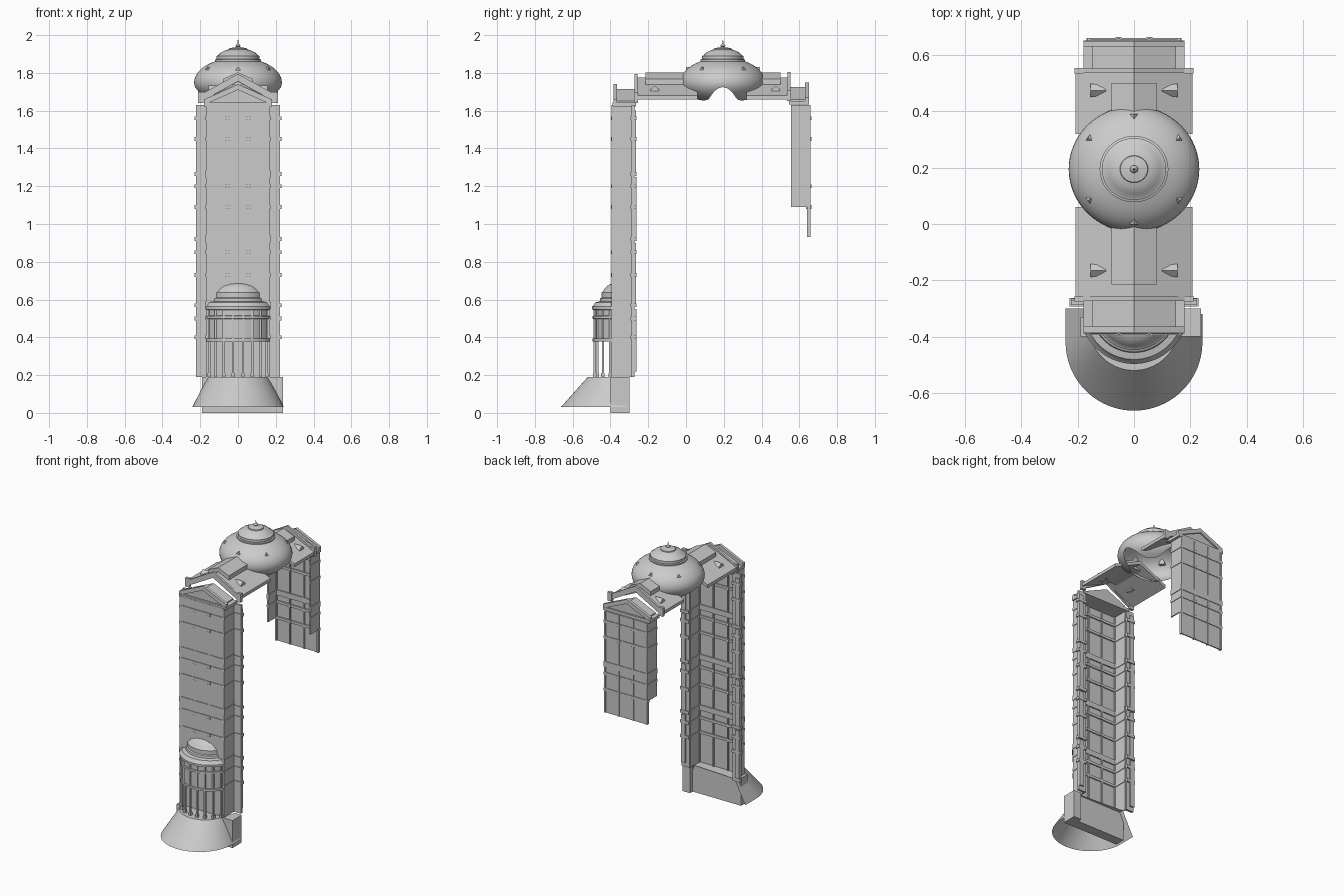
import bpy, bmesh, math

if "Cube" in bpy.data.objects:
    bpy.data.objects.remove(bpy.data.objects["Cube"])

stone = bpy.data.materials.new("grey_stone")
stone.use_nodes = True
GREY = (0.6, 0.6, 0.6, 1)
stone.diffuse_color = GREY
stone.node_tree.nodes["Principled BSDF"].inputs["Base Color"].default_value = GREY


def finish(name, bm, smooth=False, normals=True):
    if normals:
        bmesh.ops.recalc_face_normals(bm, faces=bm.faces)
    me = bpy.data.meshes.new(name)
    bm.to_mesh(me)
    bm.free()
    me.materials.append(stone)
    ob = bpy.data.objects.new(name, me)
    bpy.context.collection.objects.link(ob)
    if smooth:
        bpy.ops.object.select_all(action='DESELECT')
        ob.select_set(True)
        bpy.context.view_layer.objects.active = ob
        bpy.ops.object.shade_smooth_by_angle(angle=math.radians(35))
    return ob


def add_prism(bm, profile, y0, y1):
    """Extrude an outline in x, z along y."""
    a = [bm.verts.new((x, y0, z)) for x, z in profile]
    b = [bm.verts.new((x, y1, z)) for x, z in profile]
    n = len(profile)
    bm.faces.new(a)
    bm.faces.new(b[::-1])
    for i in range(n):
        j = (i + 1) % n
        bm.faces.new((a[i], b[i], b[j], a[j]))


def add_box(bm, x0, x1, y0, y1, z0, z1):
    add_prism(bm, [(x0, z0), (x1, z0), (x1, z1), (x0, z1)], y0, y1)


def boxes(name, items):
    bm = bmesh.new()
    for it in items:
        add_box(bm, *it)
    return finish(name, bm)


def prism(name, profile, y0, y1):
    bm = bmesh.new()
    add_prism(bm, profile, y0, y1)
    return finish(name, bm)


def mirrored(x0, x1, *rest):
    return [(x0, x1, *rest), (-x1, -x0, *rest)]


def loft(name, rings, closed=False, cap=False):
    """Skin a stack of equal rings, given from bottom to top."""
    bm = bmesh.new()
    vs = [[bm.verts.new(p) for p in r] for r in rings]
    n = len(vs[0])
    for lo, hi in zip(vs, vs[1:]):
        for i in range(n if closed else n - 1):
            j = (i + 1) % n
            bm.faces.new((lo[i], lo[j], hi[j], hi[i]))
    if cap:
        bm.faces.new(vs[-1])
    return finish(name, bm, True)


def gable(half, eave, apex, thick):
    """Outline of a chevron strip for roofs and raking mouldings."""
    return [(-half, eave - thick), (0, apex - thick), (half, eave - thick),
            (half, eave), (0, apex), (-half, eave)]


# Tower walls: open shells with a front face, returns and back wings
FRONT, WING, TOP = -0.39, -0.28, 1.63
boxes("front_wall", [(-0.17, 0.17, FRONT, FRONT + 0.008, 0.19, TOP)])
boxes("front_wall_returns", mirrored(0.162, 0.17, FRONT, WING, 0.19, TOP))
boxes("front_wings", mirrored(0.165, 0.223, -0.288, -0.272, 0.19, TOP))
boxes("wing_strips", [b for i, z in enumerate((0.22, 0.57, 0.92, 1.27))
                      for b in mirrored(0.19, 0.222, -0.28, -0.262 - 0.003 * (i % 2), z, z + 0.33)])
boxes("back_wall", [(-0.165, 0.165, 0.648, 0.656, 0.93, TOP)])
boxes("back_wall_returns", mirrored(0.157, 0.165, 0.555, 0.655, 1.09, TOP))

# Grid of mouldings shared by both walls
levels = [0.40, 0.50, 0.73, 0.85, 1.09, 1.20, 1.45, 1.56]
courses = [0.57, 0.92, 1.265]
bands, strips, bosses = [], [], []
for y, half, low in ((FRONT, 0.17, 0.19), (0.656, 0.165, 0.93)):
    out = -1 if y < 0 else 1
    ya, yb = sorted((y + out * 0.004, y - out * 0.016))
    yc, yd = sorted((y + out * 0.008, y - out * 0.02))
    back = WING if y < 0 else 0.555
    for z in [v for v in levels + courses if v > low]:
        h = 0.018 if z in courses else 0.009
        bands.append((-half - 0.004, half + 0.004, ya, yb, z - h, z + h))
        if z > 1.09 or y < 0:
            bands += mirrored(half - 0.012, half + 0.004, *sorted((y, back)), z - h, z + h)
    for x in (-0.055, 0.055):
        strips.append((x - 0.005, x + 0.005, ya, yb, low, TOP))
        bosses += [(x - 0.011, x + 0.011, yc, yd, z - 0.01, z + 0.01)
                   for z in levels if z > max(low, 0.7)]
    strips += mirrored(half - 0.012, half, ya, yb, low, TOP)
boxes("wall_bands", bands)
boxes("wall_strips", strips)
boxes("wall_bosses", bosses)
boxes("wing_bands", [b for z in levels + courses
                     for b in mirrored(0.165, 0.23, -0.293, -0.262, z - 0.01, z + 0.01)])

# End gables with cornice, pediment and raking mouldings
for side, y0, y1, lift in (("front", -0.375, -0.265, 0.0), ("back", 0.545, 0.64, 0.01)):
    e = 1.63 + lift
    outer = y0 if side == "front" else y1
    inner = y1 if side == "front" else y0
    prism(side + "_gable", [(-0.15, e), (0.15, e), (0.15, e + 0.02), (0, e + 0.085), (-0.15, e + 0.02)], y0, y1)
    boxes(side + "_cornice", [(-0.18, 0.18, *sorted((outer + (outer - inner) * 0.12, inner)), e - 0.008, e + 0.012)])
    prism(side + "_raking_moulding", gable(0.18, e + 0.03, e + 0.11, 0.03), outer - 0.01, outer + 0.01)
    prism(side + "_roof_parapet", gable(0.208, e + 0.05, e + 0.165, 0.04), inner - 0.008, inner + 0.008)
    boxes(side + "_parapet_ends", mirrored(0.18, 0.212, inner - 0.01, inner + 0.01, e + 0.01, e + 0.07))

# Bridge roof on both sides of the dome
for name, y0, y1 in (("front_roof", -0.26, 0.06), ("back_roof", 0.32, 0.54)):
    prism(name, gable(0.207, 1.68, 1.775, 0.022), y0, y1)
for name, y0, y1 in (("front_ridge_box", -0.215, 0.02), ("back_ridge_box", 0.36, 0.5)):
    prism(name, [(-0.08, 1.735), (0.08, 1.735), (0.08, 1.768), (0, 1.803), (-0.08, 1.768)], y0, y1)

# Dome with a scalloped lower edge
CY, SEG = 0.195, 64


def dome_ring(z_of, r_of):
    ring = []
    for i in range(SEG):
        a = 2 * math.pi * i / SEG
        r = r_of(a)
        ring.append((r * math.cos(a), CY + r * 0.965 * math.sin(a), z_of(a)))
    return ring


def edge(a):
    return 1.655 + 0.07 * abs(math.cos(2 * a)) ** 4


rings = []
for k in range(7):
    t = k / 6
    zf = lambda a, t=t: edge(a) + (1.75 - edge(a)) * t
    rf = lambda a, zf=zf: 0.232 * math.sqrt(1 - min(0.9, ((1.75 - zf(a)) / 0.125) ** 2))
    rings.append(dome_ring(zf, rf))
for k in range(1, 9):
    t = math.radians(k * 7.3)
    rings.append(dome_ring(lambda a, t=t: 1.75 + 0.131 * math.sin(t), lambda a, t=t: 0.232 * math.cos(t)))
loft("main_dome", rings, True)

lantern = [(0.122, 1.855), (0.122, 1.87), (0.114, 1.873), (0.114, 1.89), (0.105, 1.893), (0.09, 1.908),
           (0.065, 1.92), (0.05, 1.924), (0.048, 1.93), (0.02, 1.935), (0.008, 1.937), (0.014, 1.943),
           (0.008, 1.951), (0.003, 1.955), (0.002, 1.975)]
loft("dome_lantern", [dome_ring(lambda a, z=z: z, lambda a, r=r: r) for r, z in lantern], True, True)


# Small pointed dormers on dome and roof
def dormer(name, x, y, z, angle, length, w=0.026):
    ob = prism(name, [(-w, -0.014), (w, -0.014), (w * 0.8, 0.004), (0, 0.022), (-w * 0.8, 0.004)], -length, 0)
    ob.location = (x, y, z)
    ob.rotation_euler = (0, 0, angle)


for deg in (35, 145, 215, 325, 270, 90):
    a = math.radians(deg)
    dormer("dome_dormer", 0.205 * math.cos(a) * 0.88, CY + 0.2 * math.sin(a) * 0.88, 1.808,
           a + math.pi / 2, 0.02, 0.02)
for s in (-1, 1):
    for y in (-0.165, 0.475):
        dormer("roof_dormer", s * 0.1, y, 1.71, s * math.pi / 2, 0.055)

# Flared base: half cone with straight tails, rear wall and corner pier


def base_ring(r, cy, z):
    arc = [(r * math.cos(a), cy + r * math.sin(a), z)
           for a in (math.pi * (1 + i / 40) for i in range(41))]
    return [(-r, -0.30, z)] + arc + [(r, -0.32, z)]


loft("flared_base", [base_ring(0.243, -0.42, 0.03), base_ring(0.16, -0.36, 0.19)], cap=True)
boxes("base_wall", [(-0.19, 0.18, -0.40, -0.33, 0, 0.19)])
boxes("base_pier", [(0.18, 0.238, -0.40, -0.30, 0, 0.19)])

# Rounded bay on the front, clipped where it meets the wall
BY = -0.305


def bay_ring(r, z):
    half = math.acos(min(1, 0.085 / r))
    return [(r * math.sin(a), BY - r * math.cos(a), z)
            for a in (half * (i / 16 - 1) for i in range(33))]


loft("bay_drum", [bay_ring(r, z) for r, z in ((0.12, 0.38), (0.181, 0.38), (0.181, 0.545))])
for z in (0.385, 0.505):
    loft("bay_band", [bay_ring(r, z + d) for r, d in
                      ((0.18, -0.008), (0.189, -0.006), (0.189, 0.008), (0.18, 0.01))])
roof = [(0.18, 0.543), (0.192, 0.548), (0.192, 0.562), (0.184, 0.57), (0.176, 0.585), (0.152, 0.59),
        (0.15, 0.605), (0.142, 0.61), (0.142, 0.638), (0.135, 0.642), (0.128, 0.655), (0.115, 0.669),
        (0.1, 0.68), (0.086, 0.685)]
loft("bay_roof", [bay_ring(r, z) for r, z in roof])

posts = bmesh.new()
for i in range(8):
    a = math.radians(-58 + 116 * i / 7)
    x, y = 0.18 * math.sin(a), BY - 0.18 * math.cos(a)
    add_box(posts, x - 0.006, x + 0.006, y - 0.006, y + 0.006, 0.19, 0.545)
    add_box(posts, x - 0.009, x + 0.009, y - 0.009, y + 0.009, 0.19, 0.21)
finish("bay_posts", posts)
